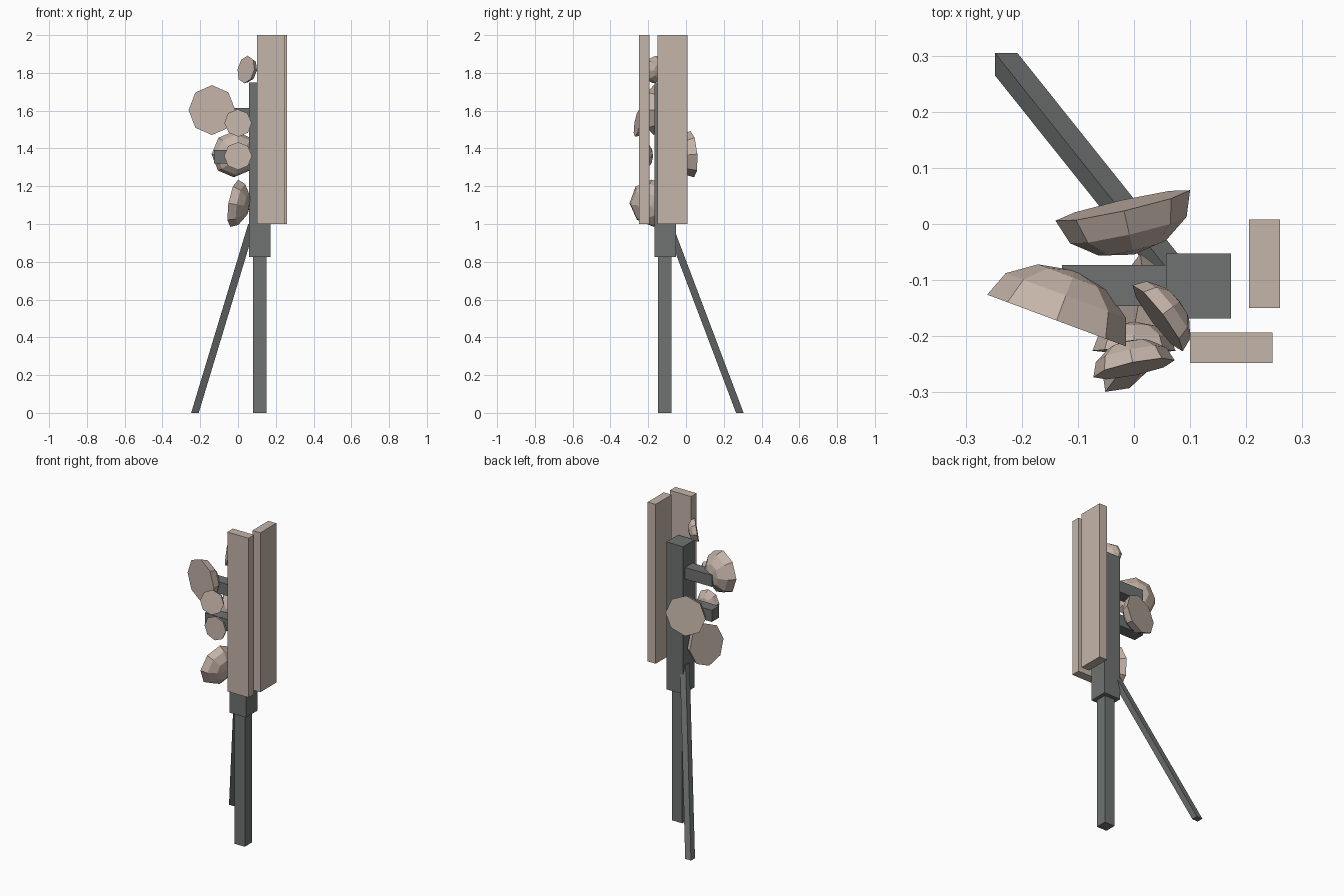
import bpy, bmesh, math
from mathutils import Vector

if "Cube" in bpy.data.objects:
    bpy.data.objects.remove(bpy.data.objects["Cube"])

def material(name, rgb):
    m = bpy.data.materials.new(name)
    m.diffuse_color = (*rgb, 1)
    m.use_nodes = True
    m.node_tree.nodes["Principled BSDF"].inputs["Base Color"].default_value = m.diffuse_color
    return m

DARK = material("dark_metal", (0.16, 0.165, 0.165))
BEIGE = material("beige_cover", (0.56, 0.46, 0.40))

def finish(name, bm, mat):
    bmesh.ops.recalc_face_normals(bm, faces=bm.faces)
    me = bpy.data.meshes.new(name)
    bm.to_mesh(me)
    bm.free()
    me.materials.append(mat)
    ob = bpy.data.objects.new(name, me)
    bpy.context.collection.objects.link(ob)

def box(name, x, y, z, mat, shift=(0, 0)):
    """Box from ranges; shift slides the top sideways."""
    bm = bmesh.new()
    bmesh.ops.create_cube(bm, size=1)
    for v in bm.verts:
        top = v.co.z > 0
        v.co = Vector((x[v.co.x > 0] + shift[0] * top,
                       y[v.co.y > 0] + shift[1] * top, z[top]))
    finish(name, bm, mat)

def dish(name, centre, normal, r, depth):
    """Eight-sided flat-faced dish with a domed back."""
    n = Vector(normal).normalized()
    up = (Vector((0, 0, 1)) - n * n.z).normalized()
    side = up.cross(n)
    c = Vector(centre)
    bm = bmesh.new()
    rings = []
    for a in (0, math.radians(30), math.radians(60)):
        rr, d = r * math.cos(a), depth * math.sin(a)
        rings.append([bm.verts.new(c - n * d + rr * (up * math.cos(k * math.pi / 4)
                      + side * math.sin(k * math.pi / 4))) for k in range(8)])
    apex = bm.verts.new(c - n * depth)
    bm.faces.new(rings[0])
    for k in range(8):
        j = (k + 1) % 8
        for lo, hi in zip(rings, rings[1:]):
            bm.faces.new((lo[k], lo[j], hi[j], hi[k]))
        bm.faces.new((rings[-1][k], rings[-1][j], apex))
    finish(name, bm, BEIGE)

# Mast, brace and side arms
box("lower_pole", (0.08, 0.15), (-0.147, -0.077), (0, 0.83), DARK)
box("upper_mast", (0.057, 0.173), (-0.168, -0.053), (0.825, 1.75), DARK)
box("brace", (-0.248, -0.208), (0.265, 0.305), (0, 1.0), DARK, (0.302, -0.378))
for name, z in (("lower_arm", 1.32), ("upper_arm", 1.54)):
    box(name, (-0.128, 0.06), (-0.146, -0.073), (z, z + 0.073), DARK)

# Tall panel antennas
box("side_panel", (0.205, 0.26), (-0.15, 0.008), (1, 2), BEIGE)
box("front_panel", (0.10, 0.247), (-0.248, -0.193), (1, 2), BEIGE)

# Dishes: centre of flat face, facing direction, radius, dome depth
dish("rear_dish", (-0.02, 0.033, 1.37), (-0.22, 0.97, 0.08), 0.123, 0.09)
dish("left_dish", (-0.138, -0.172, 1.603), (-0.35, -0.94, 0), 0.132, 0.095)
dish("low_dish", (-0.02, -0.176, 1.11), (-0.95, 0.24, 0.17), 0.127, 0.082)
dish("front_upper_dish", (0, -0.258, 1.535), (0.2, -0.96, 0.16), 0.074, 0.052)
dish("front_lower_dish", (0, -0.226, 1.36), (0, -1, 0.04), 0.074, 0.052)
dish("top_dish", (0.042, -0.168, 1.818), (-0.79, -0.6, 0.16), 0.074, 0.05)
